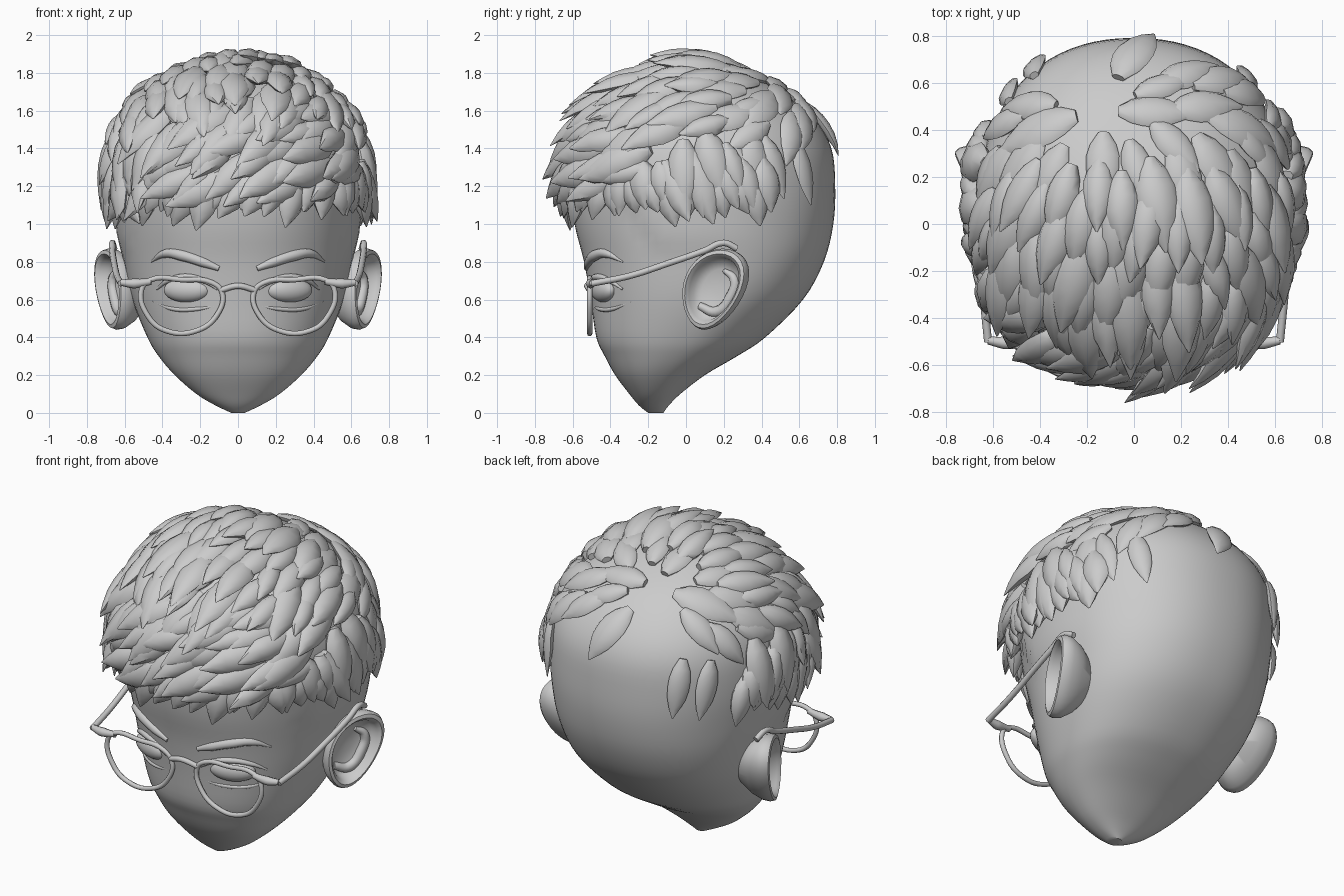
import bpy, bmesh, math, random
from mathutils import Vector, Matrix
from mathutils.bvhtree import BVHTree

if "Cube" in bpy.data.objects:
    bpy.data.objects.remove(bpy.data.objects["Cube"])
random.seed(7)

clay = bpy.data.materials.new("light grey clay")
clay.use_nodes = True
clay.diffuse_color = (0.6, 0.6, 0.6, 1)
clay.node_tree.nodes["Principled BSDF"].inputs["Base Color"].default_value = (0.6, 0.6, 0.6, 1)


def finish(bm, name, angle=35):
    bmesh.ops.recalc_face_normals(bm, faces=bm.faces)
    me = bpy.data.meshes.new(name)
    bm.to_mesh(me)
    bm.free()
    ob = bpy.data.objects.new(name, me)
    bpy.context.collection.objects.link(ob)
    me.materials.append(clay)
    bpy.ops.object.select_all(action="DESELECT")
    ob.select_set(True)
    bpy.context.view_layer.objects.active = ob
    bpy.ops.object.shade_smooth_by_angle(angle=math.radians(angle))
    return ob


def loft(bm, rings):
    """Skin a list of point rings and close both ends."""
    rows = [[bm.verts.new(p) for p in ring] for ring in rings]
    n = len(rows[0])
    for a, b in zip(rows, rows[1:]):
        for i in range(n):
            bm.faces.new((a[i], a[(i + 1) % n], b[(i + 1) % n], b[i]))
    bm.faces.new(rows[0])
    bm.faces.new(rows[-1])


def tube(name, pts, radius, radii=None, cyclic=False):
    cu = bpy.data.curves.new(name, "CURVE")
    cu.dimensions = "3D"
    cu.bevel_depth = radius
    cu.bevel_resolution = 2
    cu.resolution_u = 6
    cu.use_fill_caps = True
    sp = cu.splines.new("BEZIER")
    sp.bezier_points.add(len(pts) - 1)
    for i, (bp, p) in enumerate(zip(sp.bezier_points, pts)):
        bp.co = p
        bp.handle_left_type = bp.handle_right_type = "AUTO"
        bp.radius = radii[i] if radii else 1
    sp.use_cyclic_u = cyclic
    ob = bpy.data.objects.new(name, cu)
    bpy.context.collection.objects.link(ob)
    cu.materials.append(clay)


# Head: height, half width, front y, back y
PROFILE = [(0, .035, -.20, -.12), (.04, .12, -.25, -.09), (.1, .22, -.30, -.03),
           (.2, .335, -.375, .10), (.3, .42, -.43, .27), (.4, .48, -.475, .42),
           (.6, .56, -.505, .62), (.8, .605, -.54, .73), (1.0, .63, -.59, .78),
           (1.2, .645, -.61, .79), (1.4, .63, -.59, .77), (1.56, .56, -.50, .68),
           (1.7, .43, -.35, .52), (1.8, .26, -.15, .30), (1.85, .05, .02, .10)]


def spline(a, b, c, d, t):
    return tuple(q + .5 * t * (r - p + t * (2 * p - 5 * q + 4 * r - s + t * (3 * (q - r) + s - p)))
                 for p, q, r, s in zip(a, b, c, d))


def head_ring(z, w, front, back, n=80):
    yc = front + (back - front) * .53
    ring = []
    for k in range(n):
        a = math.tau * k / n
        c, s = math.cos(a), math.sin(a)
        x = w * math.copysign(abs(c) ** .91, c)
        depth = back - yc if s > 0 else yc - front
        y = yc + depth * math.copysign(abs(s) ** .91, s)
        # raised sideburn panel behind the temple line
        if z > .8 and y > -.3 + (1.1 - z) * .6:
            x *= 1 + .03 * min(1, (z - .8) / .15) * max(0, min(1, (.5 - y) / .4))
        ring.append(Vector((x, y, z)))
    return ring


rings = []
last = len(PROFILE) - 1
for i in range(last):
    four = [PROFILE[max(0, min(last, i + k))] for k in (-1, 0, 1, 2)]
    rings += [head_ring(*spline(*four, j / 4)) for j in range(4)]
rings.append(head_ring(*PROFILE[-1]))
bm = bmesh.new()
loft(bm, rings)
bmesh.ops.recalc_face_normals(bm, faces=bm.faces)
skull = BVHTree.FromBMesh(bm)
finish(bm, "head", 40)


def on_face(x, z, out=0.0):
    p = skull.ray_cast(Vector((x, -2, z)), Vector((0, 1, 0)))[0]
    return p + Vector((0, -out, 0))


# Hair locks: pointed leaf shapes that follow the skull and lift at the tip
WIDTH = (.35, .8, 1, 1, .85, .5, .06)


def lock(bm, start, flow, length, width, thick, lift):
    p, n, _, _ = skull.find_nearest(start)
    d = flow
    sections = []
    steps = len(WIDTH) - 1
    for i, wf in enumerate(WIDTH):
        t = i / steps
        d = (d - n * d.dot(n)).normalized()
        side = n.cross(d)
        centre = p + n * (lift * t ** 1.6 + .012)
        ring = []
        for k in range(8):
            a = math.tau * k / 8
            h = math.sin(a) * thick * (wf * .7 + .3 * (1 - t))
            ring.append(centre + side * math.cos(a) * width * wf + n * h)
        for v in ring:
            v.z = min(v.z, 2.0)
        sections.append(ring)
        p, n, _, _ = skull.find_nearest(p + d * length / steps)
    loft(bm, sections)


def hair_flow(p):
    if p.y < -.15 and p.z < 1.6:
        f = Vector((-.75 + .5 * max(0, p.x), -.6, -.35))
    elif abs(p.x) > .45 and p.z < 1.5:
        f = Vector((0, .15, -1))
    else:
        f = (p - Vector((-.15, .55, 1.7))).normalized() + Vector((-.35, -.5, 0))
        if p.y > .45:
            f = (p - Vector((-.15, .5, 1.75))).normalized() + Vector((0, 0, -.3))
    return f.normalized() + Vector([random.uniform(-.22, .22) for _ in range(3)])


# Top and crown locks spread evenly over the scalp
bm = bmesh.new()
COUNT = 520
for i in range(COUNT):
    z = 1 - 2 * (i + .5) / COUNT
    r = math.sqrt(1 - z * z)
    a = i * 2.39996 + random.uniform(-.06, .06)
    hit = skull.ray_cast(Vector((0, .05, 1.05)), Vector((r * math.cos(a), r * math.sin(a), z)))[0]
    front = hit.y < -.1
    limit = 1.25 if front else 1.36 + max(0, hit.y - .1) * .45
    if hit.z < limit or (hit - Vector((-.2, .6, 1.62))).length < .1:
        continue
    size = random.uniform(.8, 1.2)
    lift = (.1 if front else .065 if hit.y < .3 else .015) * random.uniform(.5, 1.4)
    thick = .058 if hit.y < .3 else .035
    lock(bm, hit, hair_flow(hit), .33 * size, .075 * size, thick, lift)
finish(bm, "top_hair_locks", 45)

# Fringe and side rim, two rows
bm = bmesh.new()
for row, count in enumerate((30, 26)):
    for i in range(count):
        a = math.radians(-205 + 230 * (i + .5 * row) / (count - 1))
        d = Vector((math.cos(a), math.sin(a), .22 + .1 * row))
        hit = skull.ray_cast(Vector((0, .05, 1.12)), d.normalized())[0]
        down = Vector((-.45 if hit.y < -.4 else 0, .22 if hit.y > -.3 else 0, -1))
        down += Vector([random.uniform(-.15, .15) for _ in range(3)])
        lock(bm, hit, down, random.uniform(.2, .3), random.uniform(.06, .085), .058,
             random.uniform(.02, .06))
finish(bm, "fringe_and_side_locks", 45)

# Long loose locks on the back left and back right
bm = bmesh.new()
for x, y, z in [(.55, .4, 1.45), (.45, .55, 1.42), (.6, .25, 1.4), (-.5, .5, 1.4), (-.4, .6, 1.42)]:
    lock(bm, Vector((x, y, z)), Vector((0, .3, -1)), .34, .06, .03, .02)
finish(bm, "back_locks", 45)

# Ear: concentric ovals, from the rounded back over the rim into the bowl
EAR = [(.45, -.16), (.8, -.09), (.97, -.03), (1, .01), (.96, .035), (.87, .04),
       (.78, .02), (.72, -.02), (.5, -.04), (.1, -.045)]
for s, side in ((1, "left"), (-1, "right")):
    u, n = Vector((.4 * s, .917, 0)), Vector((.917 * s, -.4, 0))
    mid = Vector((.655 * s, .15, .655))
    bm = bmesh.new()
    ovals = []
    for scale, out in EAR:
        ring = []
        for k in range(32):
            a = math.tau * k / 32
            v = .215 * scale * math.sin(a)
            w = .175 * scale * math.cos(a) * (1 + .9 * v) + .25 * v
            ring.append(mid + u * w + n * out + Vector((0, 0, v)))
        ovals.append(ring)
    loft(bm, ovals)
    finish(bm, side + "_ear", 50)
    fold = [(-.1, -.09), (.0, -.12), (.08, -.04), (.1, .05), (.04, .1)]
    tube(side + "_ear_inner_fold", [mid + u * a - n * .035 + Vector((0, 0, b)) for a, b in fold],
         .03, (.7, 1, 1, .9, .4))

    # Closed eye mound, lid creases and brow
    bm = bmesh.new()
    place = Matrix.Translation(on_face(.27 * s, .65, -.02)) @ Matrix.Rotation(.35 * s, 4, "Z")
    bmesh.ops.create_uvsphere(bm, u_segments=24, v_segments=16, radius=1,
                              matrix=place @ Matrix.Diagonal((.13, .055, .065, 1)))
    finish(bm, side + "_eye", 50)
    lid = [(.11, .655), (.18, .7), (.28, .72), (.37, .7), (.43, .655)]
    tube(side + "_upper_lid", [on_face(x * s, z, .002) for x, z in lid], .018, (.3, .8, 1, .8, .3))
    crease = [(.1, .57), (.22, .55), (.34, .55), (.45, .59)]
    tube(side + "_lower_crease", [on_face(x * s, z, -.004) for x, z in crease], .012, (.3, 1, 1, .3))
    brow = [(.1, .765), (.19, .8), (.3, .835), (.38, .845), (.46, .8)]
    tube(side + "_brow", [on_face(x * s, z, -.002) for x, z in brow], .03, (.5, .9, 1, .8, .15))

    # Spectacles: rim, end piece and temple arm
    rim = [(.085, .64), (.14, .69), (.3, .705), (.46, .705), (.51, .655),
           (.475, .51), (.38, .435), (.22, .435), (.11, .52)]
    tube(side + "_lens_rim", [(x * s, -.51, z) for x, z in rim], .014, cyclic=True)
    tube(side + "_end_piece", [(.46 * s, -.51, .695), (.55 * s, -.505, .685), (.62 * s, -.495, .69)],
         .024, (.7, 1.1, .7))
    arm = [(.62, -.5, .685), (.64, -.3, .725), (.655, -.1, .79), (.665, .1, .86),
           (.665, .2, .9), (.655, .27, .87)]
    tube(side + "_temple_arm", [(x * s, y, z) for x, y, z in arm], .017)

tube("spectacle_bridge", [(-.09, -.51, .65), (0, -.525, .672), (.09, -.51, .65)], .016)
